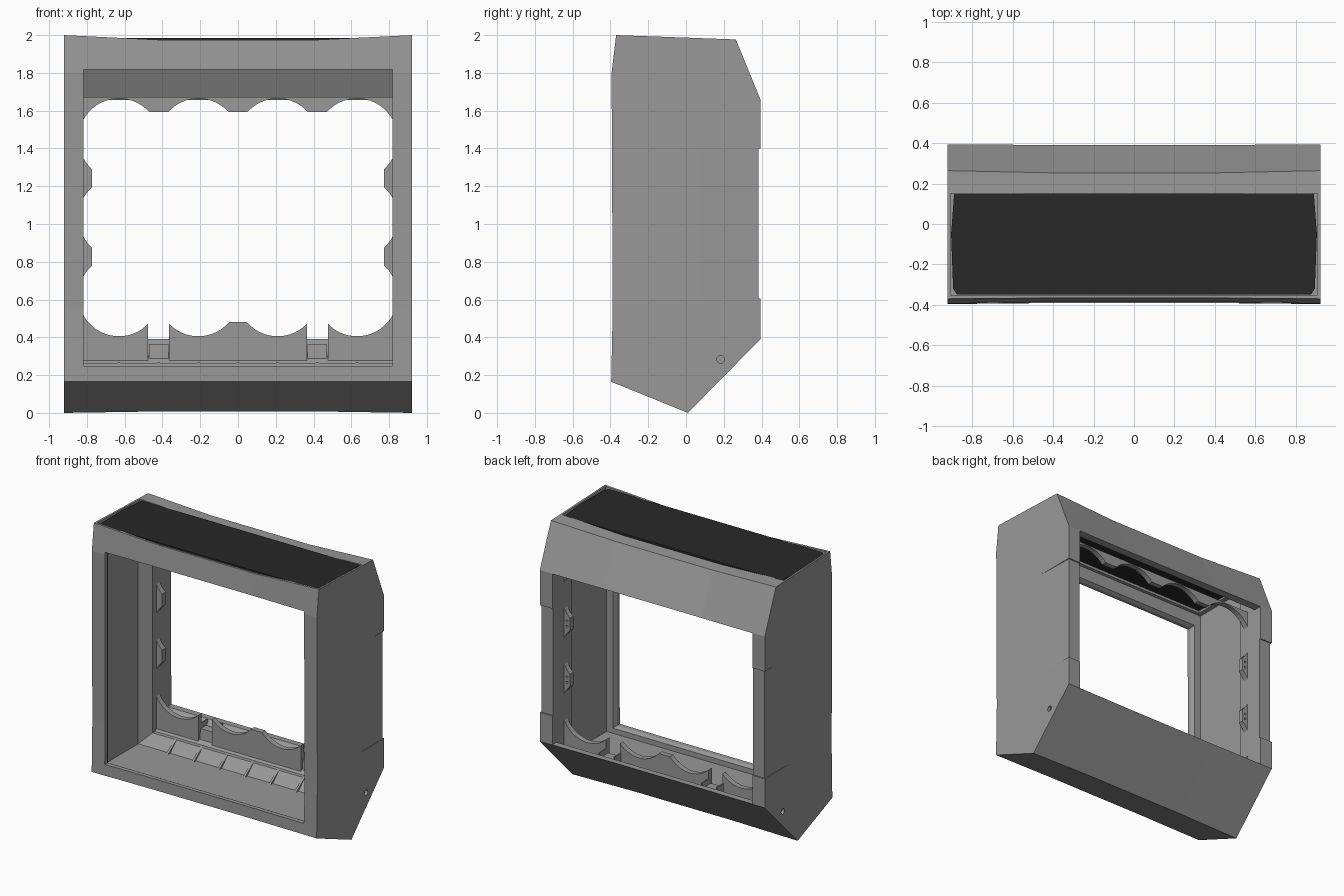
import bpy, bmesh, math

if "Cube" in bpy.data.objects:
    bpy.data.objects.remove(bpy.data.objects["Cube"])

def material(name, v):
    m = bpy.data.materials.new(name)
    m.diffuse_color = (v, v, v, 1)
    m.use_nodes = True
    m.node_tree.nodes["Principled BSDF"].inputs["Base Color"].default_value = m.diffuse_color
    return m

GREY = material("housing grey", 0.315)
BLACK = material("panel black", 0.021)

def loft(name, rings, mat):
    """Skin closed rings of points and cap both ends."""
    bm = bmesh.new()
    vs = [[bm.verts.new(p) for p in r] for r in rings]
    n = len(vs[0])
    for a, b in zip(vs, vs[1:]):
        for i in range(n):
            j = (i + 1) % n
            bm.faces.new((a[i], a[j], b[j], b[i]))
    bm.faces.new(vs[0][::-1])
    bm.faces.new(vs[-1])
    bmesh.ops.recalc_face_normals(bm, faces=bm.faces[:])
    me = bpy.data.meshes.new(name)
    bm.to_mesh(me)
    bm.free()
    ob = bpy.data.objects.new(name, me)
    bpy.context.collection.objects.link(ob)
    me.materials.append(mat)
    return ob

def rect(y, x, z0, z1):
    return [(-x, y, z0), (x, y, z0), (x, y, z1), (-x, y, z1)]

def box(name, x0, x1, y0, y1, z0, z1, mat=GREY):
    return loft(name, [[(x0, y, z0), (x1, y, z0), (x1, y, z1), (x0, y, z1)]
                       for y in (y0, y1)], mat)

def along_x(name, prof, x0, x1, mat=GREY):
    return loft(name, [[(x, y, z) for y, z in prof] for x in (x0, x1)], mat)

def along_z(name, prof, z0, z1, mat=GREY):
    return loft(name, [[(x, y, z) for x, y in prof] for z in (z0, z1)], mat)

def disc(name, x, z, r, y0, y1, n=48):
    pts = [(x + r * math.cos(2 * math.pi * (i + .5) / n),
            z + r * math.sin(2 * math.pi * (i + .5) / n)) for i in range(n)]
    return loft(name, [[(px, y, pz) for px, pz in pts] for y in (y0, y1)], GREY)

def cut(ob, cutter):
    m = ob.modifiers.new("cut", 'BOOLEAN')
    m.operation = 'DIFFERENCE'
    m.solver = 'EXACT'
    m.object = cutter
    bpy.context.view_layer.objects.active = ob
    bpy.ops.object.modifier_apply(modifier=m.name)
    bpy.data.objects.remove(cutter)

# Outer housing: end profile, with a slightly drawn-in middle section
end = [(-.396, .165), (.01, .0), (.394, .39), (.394, 1.66), (.264, 1.977),
       (-.37, 2.0), (-.394, 1.8), (-.388, .55)]
mid = [(-.391, .166), (.01, .008), (.391, .393), (.391, 1.657), (.253, 1.957),
       (-.366, 1.974), (-.388, 1.8), (-.386, .55)]
housing = loft("housing", [[(x, y, z) for y, z in p] for x, p in
               ((-.922, end), (-.4, mid), (.4, mid), (.922, end))], GREY)

# Wide front chamber that narrows to a rear throat
cut(housing, loft("cutter", [rect(-.335, .885, .195, 1.925), rect(.096, .885, .195, 1.925),
                             rect(.17, .82, .265, 1.925)], GREY))
# Rear throat, open to the back
throat = [(.12, .265), (.2, .265), (.345, .392), (.5, .392), (.5, 1.657),
          (.33, 1.657), (.2, 1.925), (.12, 1.925)]
cut(housing, along_x("cutter", throat, -.82, .82))

# Front window with a shallow sloped lip
cut(housing, loft("cutter", [rect(-.5, .817, .247, 1.817), rect(-.36, .817, .247, 1.817),
                             rect(-.32, .84, .225, 1.84)], GREY))

# Roof pocket that holds the top panel
cut(housing, along_x("cutter", [(-.352, 1.945), (.152, 1.935), (.152, 2.1), (-.352, 2.1)],
                     -.908, .908))
cut(housing, along_x("cutter", [(-.31, 1.9), (.14, 1.9), (.14, 1.96), (-.31, 1.96)],
                     -.85, .85))

# Side details: tapered recess, rear notch and round hole
for s in (-1, 1):
    cut(housing, along_z("cutter", [(s * .923, .03), (s * .914, .42), (s * .96, .42),
                                    (s * .96, .03)], .605, 1.4))
    xs = sorted((s * .80, s * .95))
    cut(housing, box("cutter", *xs, .385, .45, .605, 1.4))
    hole = [(.183 + .02 * math.cos(a * math.pi / 8), .283 + .02 * math.sin(a * math.pi / 8))
            for a in range(16)]
    hx = sorted((s * .90, s * .95))
    cut(housing, along_x("cutter", hole, *hx))

# Black top panel with clipped front corners
def panel_outline(zf, zb):
    return [(-.89, .15, zb), (-.905, -.05, (zf + zb) / 2), (-.895, -.32, zf), (-.875, -.35, zf),
            (.875, -.35, zf), (.895, -.32, zf), (.905, -.05, (zf + zb) / 2), (.89, .15, zb)]
loft("top_panel", [panel_outline(1.95, 1.94), panel_outline(1.985, 1.973)], BLACK)

# Scalloped mounting plate: a grid of round cutouts joined by one rectangle
plate = box("scalloped_plate", -.85, .85, .215, .255, .268, 1.672)
cut(plate, box("cutter", -.772, .772, .1, .4, .482, 1.593))
for x in (-.63, -.21, .21, .63):
    for z in (.62, 1.035, 1.45):
        cut(plate, disc("cutter", x, z, .2145, .1, .4))

for s in (-1, 1):
    # Slots in the plate with a bracket and cheeks in each
    cx = s * .42
    cut(plate, box("cutter", cx - .056, cx + .056, .1, .4, .276, .6))
    along_x("slot_bracket", [(.225, .268), (.25, .268), (.30, .32), (.30, .365), (.235, .365)],
            cx - .052, cx + .052)
    for x in (cx - .06, cx + .06):
        along_x("slot_cheek", [(.215, .268), (.25, .268), (.33, .35), (.33, .40), (.215, .40)],
                x - .004, x + .004)

# Blind screw holes at the plate points, seen from the back
for z in (.827, 1.243):
    for s in (-1, 1):
        for dz in (-.02, .02):
            cut(plate, disc("cutter", s * .797, z + dz, .008, .235, .4, 12))

# Small triangular ribs on the chamber floor
for i in range(-3, 4):
    x = i * .21
    along_x("floor_rib", [(.06, .19), (.17, .19), (.17, .266)], x - .008, x + .008)
